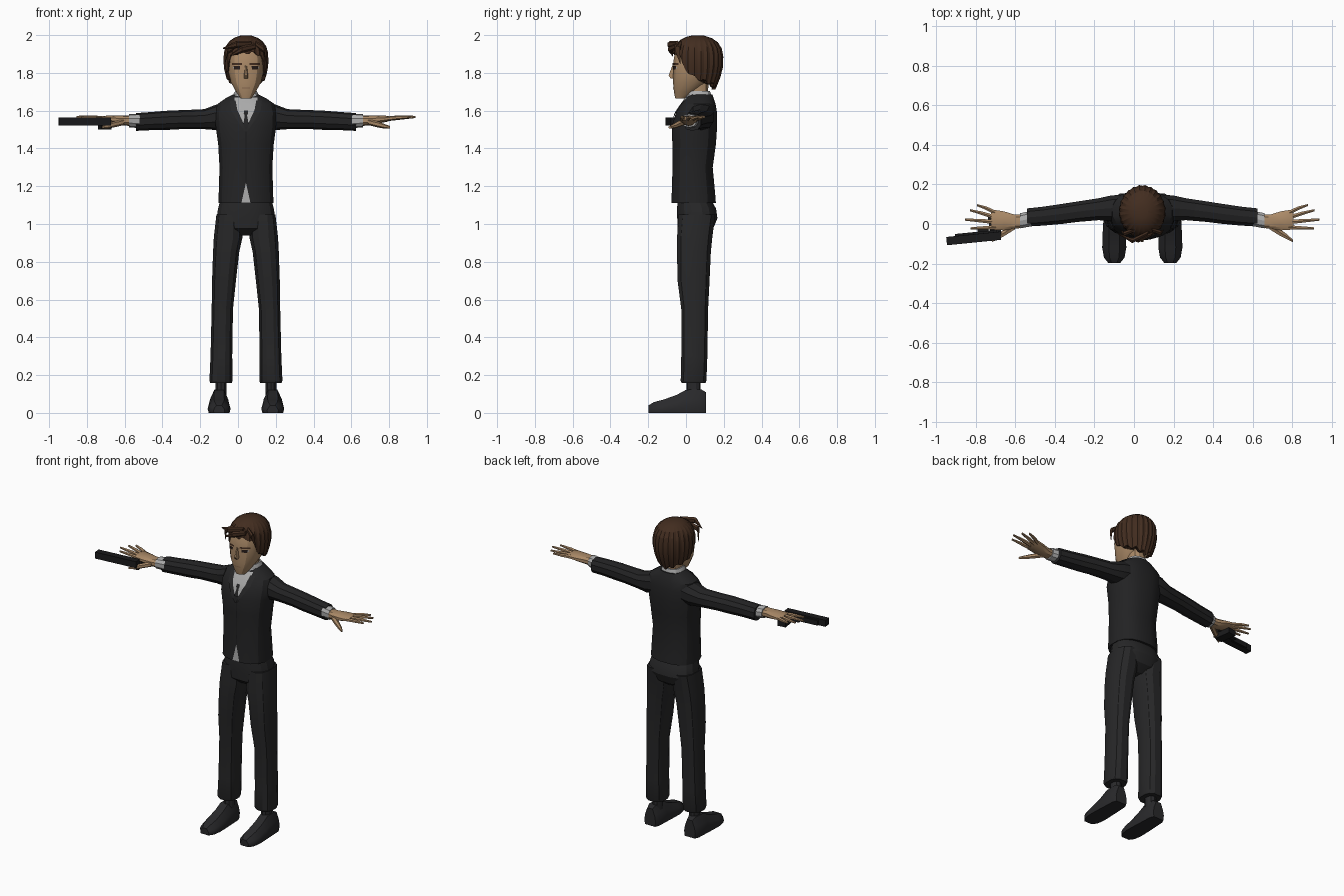
import bpy, bmesh, math
from mathutils import Vector

if "Cube" in bpy.data.objects:
    bpy.data.objects.remove(bpy.data.objects["Cube"])

X0 = 0.042  # body centre line


def material(name, r, g, b):
    m = bpy.data.materials.new(name)
    m.diffuse_color = (r, g, b, 1)
    m.use_nodes = True
    m.node_tree.nodes["Principled BSDF"].inputs["Base Color"].default_value = m.diffuse_color
    return m


SUIT = material("suit_black", .017, .017, .018)
TROUSER = material("trouser_black", .020, .020, .021)
SHOE = material("shoe_black", .022, .022, .024)
SKIN = material("skin", .40, .25, .135)
LIP = material("lip", .25, .14, .08)
HAIR = material("hair_brown", .055, .026, .014)
DARK = material("eye_dark", .02, .012, .01)
SHIRT = material("shirt_grey", .40, .40, .40)
METAL = material("gun_black", .010, .010, .011)


def finish(name, bm, mat, angle=25):
    bmesh.ops.remove_doubles(bm, verts=bm.verts, dist=1e-5)
    bmesh.ops.recalc_face_normals(bm, faces=bm.faces)
    me = bpy.data.meshes.new(name)
    bm.to_mesh(me)
    bm.free()
    me.materials.append(mat)
    ob = bpy.data.objects.new(name, me)
    bpy.context.collection.objects.link(ob)
    bpy.ops.object.select_all(action='DESELECT')
    ob.select_set(True)
    bpy.context.view_layer.objects.active = ob
    bpy.ops.object.shade_smooth_by_angle(angle=math.radians(angle))
    return ob


def loft(name, rings, mat, side=1, angle=25):
    """Skin a list of point rings, capped at both ends."""
    bm = bmesh.new()
    rows = [[bm.verts.new((X0 + side * p[0], p[1], p[2])) for p in r] for r in rings]
    n = len(rows[0])
    for a, b in zip(rows, rows[1:]):
        for i in range(n):
            j = (i + 1) % n
            bm.faces.new((a[i], a[j], b[j], b[i]))
    bm.faces.new(rows[0])
    bm.faces.new(rows[-1])
    return finish(name, bm, mat, angle)


def oval(c, a, b, axis='z', n=12, p=2.5):
    """Superellipse ring across the given axis."""
    pts = []
    for i in range(n):
        t = 2 * math.pi * (i + .5) / n
        u = a * math.copysign(abs(math.cos(t)) ** (2 / p), math.cos(t))
        v = b * math.copysign(abs(math.sin(t)) ** (2 / p), math.sin(t))
        pts.append(Vector(c) + Vector((u, v, 0) if axis == 'z' else (0, u, v)))
    return pts


def column(name, rows, mat, side=1, n=12, p=2.5):
    """Upright part from rows of z, cx, cy, rx, ry."""
    return loft(name, [oval((x, y, z), a, b, 'z', n, p) for z, x, y, a, b in rows], mat, side)


def limb(name, rows, mat, side, n=10, p=2.3):
    """Sideways part from rows of x, cy, cz, ry, rz."""
    return loft(name, [oval((x, y, z), a, b, 'x', n, p) for x, y, z, a, b in rows], mat, side)


def plate(name, rows, mat, target, lift=.004, cols=6):
    """Thin patch laid on the front of a part, from rows of z, left, right."""
    bm = bmesh.new()
    fine = []
    for r, s in zip(rows, rows[1:]):
        fine += [[r[k] + (s[k] - r[k]) * i / 4 for k in range(3)] for i in range(4)]
    grid = []
    for z, l, r in fine + [rows[-1]]:
        line = []
        for i in range(cols + 1):
            x = X0 + l + (r - l) * i / cols
            hit, loc, _, _ = target.ray_cast((x, -1, z), (0, 1, 0))
            line.append(bm.verts.new((x, (loc.y if hit else .02) - lift, z)))
        grid.append(line)
    for a, b in zip(grid, grid[1:]):
        for i in range(cols):
            bm.faces.new((a[i], b[i], b[i + 1], a[i + 1]))
    bmesh.ops.dissolve_degenerate(bm, dist=1e-6, edges=bm.edges)
    return finish(name, bm, mat)


def box(name, c, d, mat, turn=0):
    bpy.ops.mesh.primitive_cube_add(size=1, location=c, rotation=(0, 0, turn))
    ob = bpy.context.object
    ob.name, ob.scale = name, d
    ob.data.materials.append(mat)
    bv = ob.modifiers.new("bevel", 'BEVEL')
    bv.width, bv.segments = .006, 1
    return ob


# jacket, shirt front and lapels
jacket = column("jacket", [
    (1.11, 0, .04, .147, .12), (1.14, 0, .04, .147, .118), (1.30, 0, .035, .142, .108),
    (1.42, 0, .043, .149, .117), (1.52, 0, .045, .163, .122), (1.59, 0, .056, .165, .11),
    (1.635, 0, .066, .153, .092), (1.665, 0, .072, .11, .076), (1.685, 0, .075, .07, .066)],
    SUIT, n=16)
plate("shirt_front", [(1.67, -.062, .062), (1.63, -.058, .058), (1.57, -.03, .03), (1.535, -.014, .014)], SHIRT, jacket)
plate("shirt_hem_gap", [(1.215, -.001, .001), (1.112, -.024, .024)], SHIRT, jacket)
plate("tie", [(1.60, -.01, .01), (1.585, -.012, .012), (1.575, -.006, .006), (1.53, -.014, .014)], SUIT, jacket, .008)
plate("jacket_opening", [(1.49, -.002, .002), (1.22, -.002, .002)], METAL, jacket, .003, 1)
for s, label in ((-1, "right"), (1, "left")):
    plate(label + "_lapel", [(z, s * a, s * b) for z, a, b in
          ((1.655, .055, .085), (1.60, .045, .078), (1.57, .03, .06), (1.49, 0, .008))], TROUSER, jacket, .007)

# collar, neck and head
column("collar", [(1.64, 0, .07, .082, .078), (1.68, 0, .068, .072, .068), (1.705, 0, .068, .058, .06)], SHIRT)
column("neck", [(1.62, 0, .07, .05, .05), (1.69, 0, .065, .05, .054), (1.78, 0, .06, .052, .06)], SKIN)
head = column("head", [
    (1.665, 0, -.03, .03, .027), (1.70, 0, -.005, .053, .06), (1.75, 0, .02, .081, .09),
    (1.80, 0, .035, .093, .104), (1.84, 0, .043, .097, .112), (1.88, 0, .05, .096, .116),
    (1.93, 0, .055, .085, .105), (1.97, 0, .06, .045, .06)], SKIN, n=16)
loft("nose", [[(-w, y + .03, z), (-w * .4, y, z), (w * .4, y, z), (w, y + .03, z)] for z, w, y in
              ((1.84, .008, -.072), (1.785, .013, -.092), (1.77, .015, -.08))], SKIN)
plate("mouth", [(1.722, -.022, .022), (1.717, -.022, .022)], LIP, head, .003)
for s, label in ((-1, "right"), (1, "left")):
    plate(label + "_brow", [(1.852, s * .02, s * .075), (1.842, s * .02, s * .075)], HAIR, head)
    plate(label + "_eye", [(1.836, s * .03, s * .065), (1.818, s * .032, s * .062)], DARK, head)
    plate(label + "_eye_white", [(1.832, s * .062, s * .07), (1.822, s * .06, s * .066)], SHIRT, head, .003)


# hair cap: ridged strands with a lower edge that falls from brow to nape
def edge(deg):
    keys = [(0, 1.915), (42, 1.905), (58, 1.83), (75, 1.79), (105, 1.765), (180, 1.725)]
    for (a, u), (b, v) in zip(keys, keys[1:]):
        if deg <= b:
            return u + (v - u) * (deg - a) / (b - a)
    return 1.725


def hair_point(i, t, n, inner=1):
    th = 2 * math.pi * i / n
    deg = math.degrees(min(th, 2 * math.pi - th))
    low = edge(deg) - (.014 if i % 4 < 2 else 0)
    z = low + (1.997 - low) * t
    k = (z - 1.86) / .14
    f = math.sqrt(max(0, 1 - k ** 3)) if k > 0 else 1 - .3 * min(1, -k) ** 1.8
    f *= inner * (1 if i % 2 else .96)
    return (.12 * f * math.sin(th), .062 - .137 * f * math.cos(th), z)


N = 48
loft("hair", [[hair_point(i, 0, N, .8) for i in range(N)]] +
     [[hair_point(i, t, N) for i in range(N)] for t in (0, .2, .4, .6, .75, .87, .95, 1)], HAIR, angle=20)

# loose fringe locks swept to one side
for k, (a, b, c) in enumerate([
        ((.03, -.045, 1.955), (-.05, -.085, 1.95), (-.122, -.05, 1.93)),
        ((.05, -.05, 1.94), (-.02, -.082, 1.925), (-.085, -.07, 1.89)),
        ((-.04, -.03, 1.95), (-.095, -.05, 1.92), (-.11, -.03, 1.85)),
        ((.05, -.03, 1.955), (.095, -.045, 1.925), (.108, -.03, 1.85))]):
    loft("fringe_lock_%d" % k, [oval(p, .014 * w, .019 * w, 'x', 6, 2) for p, w in ((a, .8), (b, 1), (c, .15))], HAIR)

# trousers
column("trouser_seat", [(1.13, 0, .045, .138, .09), (1.08, 0, .056, .15, .105), (1.03, 0, .06, .158, .108),
                        (.975, 0, .05, .15, .095), (.94, 0, .045, .07, .05)], TROUSER, n=16)

for s, label in ((-1, "right"), (1, "left")):
    column(label + "_trouser_leg", [
        (1.05, .09, .058, .068, .10), (.93, .094, .046, .078, .096), (.85, .105, .042, .071, .092),
        (.70, .116, .04, .065, .087), (.55, .125, .046, .058, .073), (.30, .130, .044, .059, .071),
        (.17, .132, .04, .063, .07), (.158, .132, .04, .058, .065)], TROUSER, s)
    # shoe and ankle
    column(label + "_ankle", [(.09, .132, .04, .03, .038), (.18, .132, .04, .03, .038)], SHOE, s, 10, 2)
    loft(label + "_shoe", [[(.142 + k * w, y, q * h) for k, q in
         ((-.9, 0), (-1, .3), (-.85, .6), (-.45, 1), (.45, 1), (.85, .6), (1, .3), (.9, 0))]
         for y, w, h in ((.105, .04, .11), (.08, .052, .125), (.0, .056, .122), (-.05, .059, .095),
                         (-.12, .061, .07), (-.17, .052, .057), (-.198, .03, .04))], SHOE, s, 35)
    # sleeve, cuff and palm
    limb(label + "_sleeve", [
        (.10, .08, 1.575, .07, .07), (.155, .08, 1.565, .068, .068), (.22, .075, 1.555, .058, .053),
        (.33, .062, 1.553, .054, .05), (.40, .052, 1.55, .053, .051), (.50, .04, 1.545, .05, .048),
        (.583, .033, 1.54, .048, .047)], SUIT, s)
    limb(label + "_cuff", [(.56, .028, 1.545, .041, .038), (.62, .016, 1.547, .040, .035)], SHIRT, s)
    limb(label + "_palm", [
        (.60, .014, 1.547, .034, .029), (.65, .012, 1.548, .038, .026), (.70, .016, 1.553, .05, .021),
        (.745, .02, 1.557, .053, .016), (.765, .022, 1.559, .046, .011)], SKIN, s)
    # fingers and thumb as tapered chains
    digits = [((.745, .058), (.79, .08), (.838, .096)), ((.75, .035), (.81, .054), (.873, .07)),
              ((.75, .01), (.82, .017), (.898, .022)), ((.74, -.017), (.80, -.02), (.87, -.022))]
    for k, d in enumerate(digits):
        limb("%s_finger_%d" % (label, k + 1), [
            (x, y, z, r, r) for (x, y), z, r in zip(d, (1.557, 1.563, 1.567), (.0125, .0105, .006))], SKIN, s, 6, 2)
    limb(label + "_thumb", [(.645, -.01, 1.54, .02, .016), (.70, -.045, 1.527, .019, .016),
                            (.735, -.066, 1.517, .015, .012), (.762, -.086, 1.512, .007, .007)], SKIN, s, 6, 2)

# pistol lying on its side under the hand
box("pistol_slide", (-.812, -.073, 1.542), (.275, .042, .042), METAL, .1)
box("pistol_frame", (-.80, -.055, 1.538), (.21, .03, .032), METAL, .1)
box("pistol_grip", (-.705, -.01, 1.518), (.055, .11, .034), METAL, .15)
box("trigger_guard", (-.765, -.03, 1.53), (.055, .03, .012), METAL, .1)
